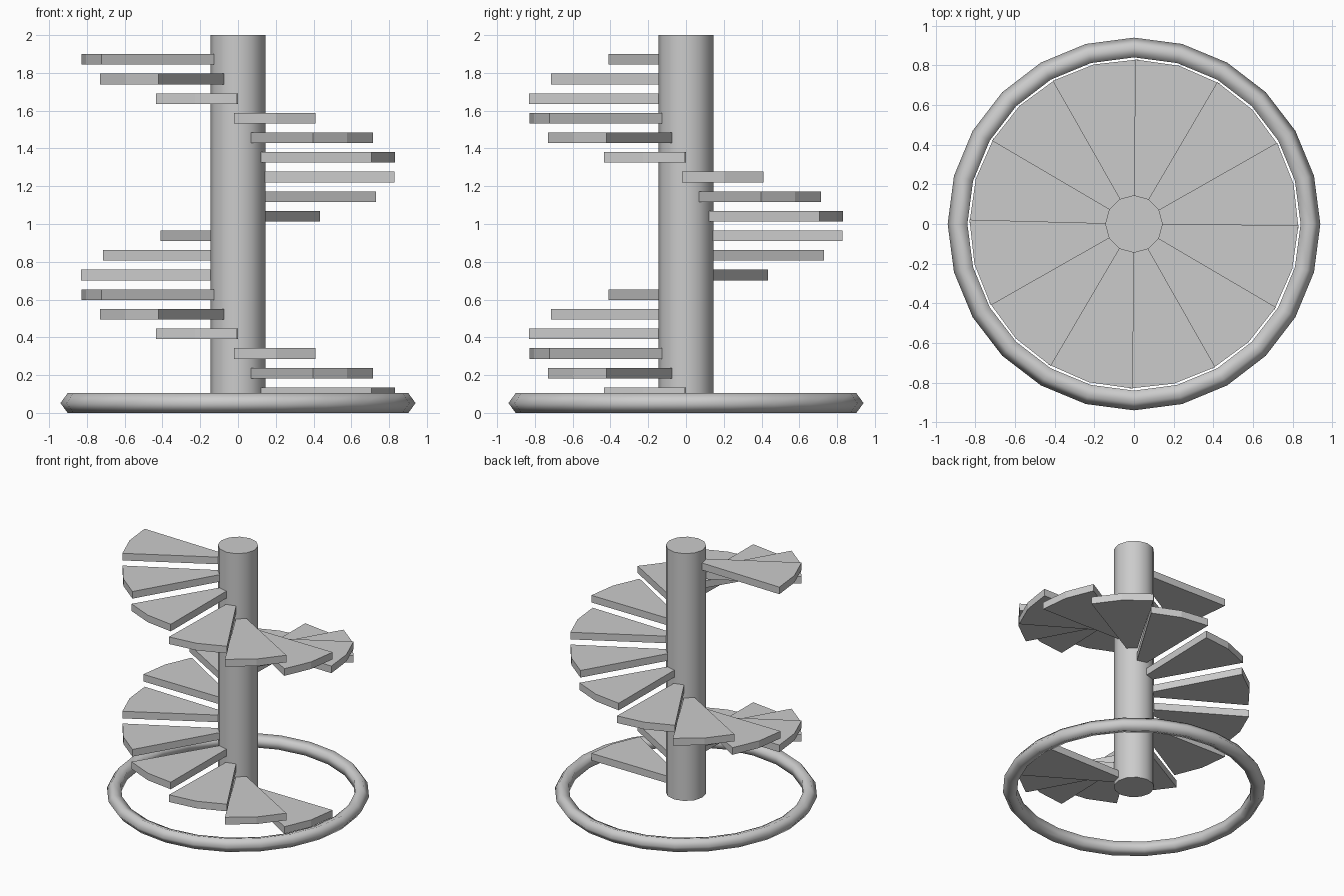
import bpy, bmesh
from math import sin, cos, radians, tau

old = bpy.data.objects.get("Cube")
if old:
    bpy.data.objects.remove(old, do_unlink=True)

grey = bpy.data.materials.new("stone_grey")
grey.use_nodes = True
grey.diffuse_color = (0.6, 0.6, 0.6, 1)
grey.node_tree.nodes["Principled BSDF"].inputs["Base Color"].default_value = (0.6, 0.6, 0.6, 1)


def add_object(name, bm, smooth_angle=None):
    bmesh.ops.recalc_face_normals(bm, faces=bm.faces)
    mesh = bpy.data.meshes.new(name)
    bm.to_mesh(mesh)
    bm.free()
    mesh.materials.append(grey)
    obj = bpy.data.objects.new(name, mesh)
    bpy.context.collection.objects.link(obj)
    if smooth_angle:
        bpy.ops.object.select_all(action="DESELECT")
        obj.select_set(True)
        bpy.context.view_layer.objects.active = obj
        bpy.ops.object.shade_smooth_by_angle(angle=radians(smooth_angle))
    return obj


def polar(radius, degrees, z):
    a = radians(degrees)
    return (radius * cos(a), radius * sin(a), z)


# Central column
BASE, TOP = 0.05, 2.0
bm = bmesh.new()
bmesh.ops.create_cone(bm, cap_ends=True, segments=12, radius1=0.145, radius2=0.145,
                      depth=TOP - BASE)
bmesh.ops.translate(bm, verts=bm.verts, vec=(0, 0, (BASE + TOP) / 2))
add_object("column", bm, 40)

# Base ring: five-sided section swept around the column
SEGMENTS, SIDES = 24, 5
MAJOR, MINOR = 0.885, 0.055
bm = bmesh.new()
loops = []
for i in range(SEGMENTS):
    loop = []
    for j in range(SIDES):
        t = tau * j / SIDES
        loop.append(bm.verts.new(polar(MAJOR + MINOR * cos(t), 360 * i / SEGMENTS,
                                       0.052 + MINOR * sin(t))))
    loops.append(loop)
for i in range(SEGMENTS):
    a, b = loops[i], loops[(i + 1) % SEGMENTS]
    for j in range(SIDES):
        k = (j + 1) % SIDES
        bm.faces.new((a[j], b[j], b[k], a[k]))
add_object("base_ring", bm, 80)

# Spiral steps: wedges that overlap slightly, each one turned back from the last
STEPS, RISE, THICK = 18, 0.1038, 0.056
INNER, OUTER = 0.13, 0.83
for n in range(STEPS):
    start = 328.5 - 30 * n
    end = start + 31.1
    z = 0.079 + RISE * n
    bm = bmesh.new()
    outline = [polar(INNER, start, z), polar(OUTER, start, z),
               polar(OUTER, (start + end) / 2, z),
               polar(OUTER, end, z), polar(INNER, end, z)]
    face = bm.faces.new([bm.verts.new(p) for p in outline])
    top = bmesh.ops.extrude_face_region(bm, geom=[face])["geom"]
    bmesh.ops.translate(bm, vec=(0, 0, THICK),
                        verts=[v for v in top if isinstance(v, bmesh.types.BMVert)])
    add_object(f"step_{n + 1:02d}", bm)
